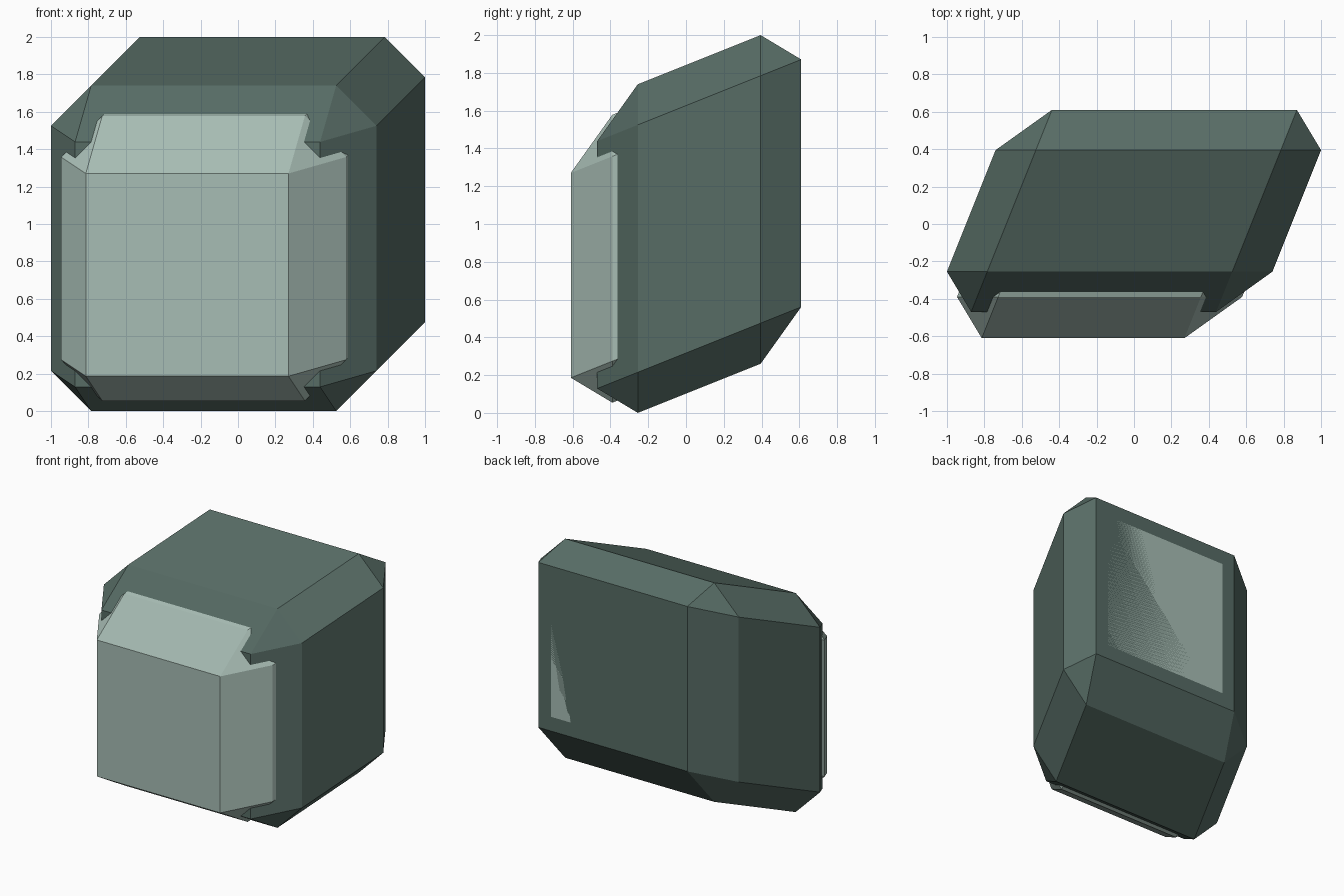
import bpy, bmesh
from mathutils import Matrix

if "Cube" in bpy.data.objects:
    bpy.data.objects.remove(bpy.data.objects["Cube"])

SHEAR = 0.4        # sideways and upward lean per unit of depth
BACK = 0.61        # both blocks end flush at the back
BODY_MID = 0.07    # depth at which the lean is zero


def material(name, rgb):
    mat = bpy.data.materials.new(name)
    mat.diffuse_color = (*rgb, 1)
    mat.use_nodes = True
    mat.node_tree.nodes["Principled BSDF"].inputs["Base Color"].default_value = mat.diffuse_color
    return mat


def leaning_block(name, half_width, front, chamfer, mat):
    """Chamfered box, slanted along its depth."""
    depth, mid = BACK - front, (BACK + front) / 2
    bm = bmesh.new()
    bmesh.ops.create_cube(bm, size=1)
    bmesh.ops.scale(bm, vec=(2 * half_width, depth, 2 * half_width), verts=bm.verts)
    bmesh.ops.bevel(bm, geom=bm.edges[:], offset=chamfer, offset_type='OFFSET',
                    segments=1, profile=0.5, affect='EDGES')
    bmesh.ops.translate(bm, vec=(0, mid - BODY_MID, 0), verts=bm.verts)
    lean = Matrix(((1, SHEAR, 0, 0), (0, 1, 0, 0), (0, SHEAR, 1, 0), (0, 0, 0, 1)))
    bm.transform(Matrix.Translation((0, BODY_MID, 1)) @ lean)
    bmesh.ops.recalc_face_normals(bm, faces=bm.faces)
    mesh = bpy.data.meshes.new(name)
    bm.to_mesh(mesh)
    bm.free()
    mesh.materials.append(mat)
    obj = bpy.data.objects.new(name, mesh)
    bpy.context.collection.objects.link(obj)
    return obj


# Dark outer shell
leaning_block("outer_shell", 0.87, -0.47, 0.215, material("dark_green_grey", (0.095, 0.15, 0.13)))
# Pale core, showing through the front of the shell
leaning_block("inner_core", 0.762, -0.61, 0.22, material("pale_green_grey", (0.39, 0.51, 0.46)))
